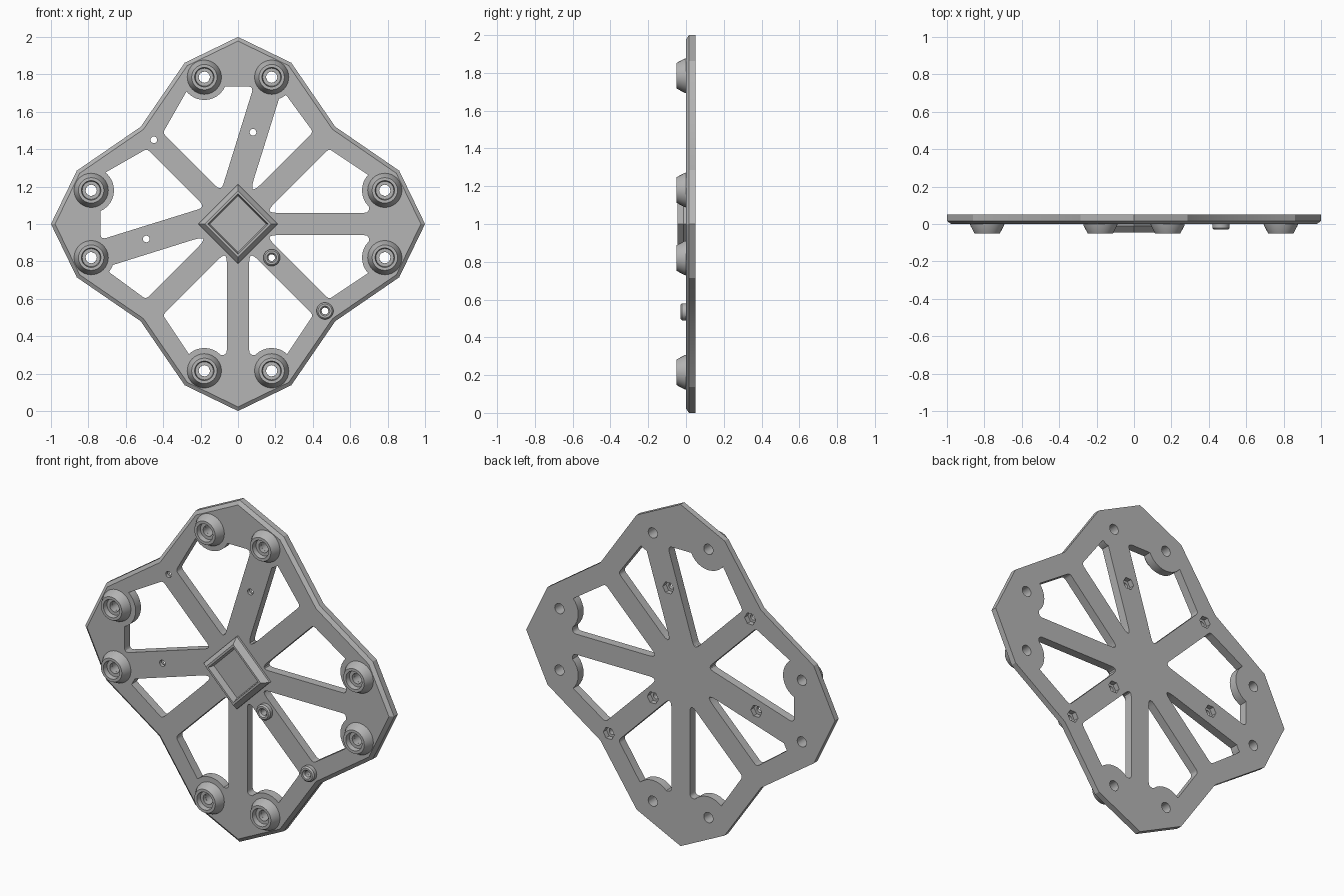
import bpy, bmesh, math
from mathutils import Vector

if "Cube" in bpy.data.objects:
    bpy.data.objects.remove(bpy.data.objects["Cube"], do_unlink=True)

grey = bpy.data.materials.new("plain_grey")
grey.use_nodes = True
grey.diffuse_color = (0.46, 0.46, 0.46, 1)
grey.node_tree.nodes["Principled BSDF"].inputs["Base Color"].default_value = (0.46, 0.46, 0.46, 1)

BACK = 0.05


def finish(name, bm):
    """Turn a bmesh into an object."""
    bmesh.ops.recalc_face_normals(bm, faces=bm.faces)
    mesh = bpy.data.meshes.new(name)
    bm.to_mesh(mesh)
    bm.free()
    obj = bpy.data.objects.new(name, mesh)
    bpy.context.collection.objects.link(obj)
    mesh.materials.append(grey)
    return obj


def loft(bm, rings, capped=True, closed=False):
    """Bridge matching rings of (x, y, height above centre) points."""
    loops = [[bm.verts.new((x, y, z + 1)) for x, y, z in ring] for ring in rings]
    pairs = list(zip(loops, loops[1:]))
    if closed:
        pairs.append((loops[-1], loops[0]))
    for a, b in pairs:
        for i in range(len(a)):
            j = (i + 1) % len(a)
            bm.faces.new((a[i], a[j], b[j], b[i]))
    if capped:
        bm.faces.new(loops[0])
        bm.faces.new(loops[-1])


def circle(r, y, cx=0, cz=0, n=32):
    return [(cx + r * math.cos(math.tau * i / n), y, cz + r * math.sin(math.tau * i / n))
            for i in range(n)]


def prism(bm, poly, y0, y1):
    loft(bm, [[(x, y, z) for x, z in poly] for y in (y0, y1)])


def fillet(poly, r=0.024, steps=5):
    """Round every corner of a polygon."""
    out = []
    for i, p in enumerate(poly):
        p = Vector(p)
        a = (Vector(poly[i - 1]) - p).normalized()
        b = (Vector(poly[(i + 1) % len(poly)]) - p).normalized()
        t = r / math.tan(a.angle(b) / 2)
        for k in range(steps + 1):
            u = k / steps
            q = p + a * t * (1 - u) ** 2 + b * t * u ** 2
            out.append((q.x, q.y))
    return out


def cut(target, cutter):
    mod = target.modifiers.new("cut", "BOOLEAN")
    mod.operation = "DIFFERENCE"
    mod.solver = "EXACT"
    mod.object = cutter
    with bpy.context.temp_override(object=target, active_object=target):
        bpy.ops.object.modifier_apply(modifier=mod.name)
    bpy.data.objects.remove(cutter, do_unlink=True)


# Part positions, measured from the plate centre
bosses = [(sx * a, sz * b) for a, b in ((0.18, 0.785), (0.785, 0.18))
          for sx in (-1, 1) for sz in (-1, 1)]
small_bosses = [(0.18, -0.18), (0.465, -0.465)]
screw_holes = [(0.08, 0.49), (-0.49, -0.08), (-0.45, 0.45)]

# Plate with four pointed lobes and a chamfered front edge
quarter = [(0, 1), (0.285, 0.862), (0.52, 0.52), (0.862, 0.285)]
outline = []
for k in range(4):
    for x, z in quarter:
        for _ in range(k):
            x, z = z, -x
        outline.append((x, z))
inset = []
for i, p in enumerate(outline):
    p = Vector(p)
    d1 = (p - Vector(outline[i - 1])).normalized()
    d2 = (Vector(outline[(i + 1) % len(outline)]) - p).normalized()
    n1, n2 = Vector((d1.y, -d1.x)), Vector((d2.y, -d2.x))
    inset.append(p + (n1 + n2) * 0.02 / (1 + n1.dot(n2)))
bm = bmesh.new()
loft(bm, [[(x, 0, z) for x, z in inset], [(x, 0.016, z) for x, z in outline],
          [(x, BACK, z) for x, z in outline]])
plate = finish("spoked_plate", bm)

# Windows between the spokes, kept clear of round pads under the bosses
wide = [(0.145, 0.06), (0.70, 0.06), (0.70, 0.26), (0.487, 0.402)]
tall = [(-0.09, 0.175), (0.084, 0.735), (-0.26, 0.735), (-0.402, 0.487)]
narrow = [(0.055, 0.145), (0.402, 0.492), (0.235, 0.72)]
windows = [wide, [(x, -z) for x, z in wide], [(z, -x) for x, z in wide],
           [(-z, -x) for x, z in wide]]
for w in (tall, narrow):
    windows += [w, [(-z, -x) for x, z in w]]
bm = bmesh.new()
for w in windows:
    prism(bm, fillet(w), -0.1, 0.15)
window_cutter = finish("window_cutter", bm)
bm = bmesh.new()
for x, z in bosses:
    loft(bm, [circle(0.122, y, x, z) for y in (-0.2, 0.2)])
cut(window_cutter, finish("pad_cutter", bm))
cut(plate, window_cutter)

# Drilled holes, then hexagonal nut pockets in the back
bm = bmesh.new()
for spots, r in ((bosses, 0.03), (small_bosses, 0.018), (screw_holes, 0.018)):
    for x, z in spots:
        loft(bm, [circle(r, y, x, z, 16) for y in (-0.1, 0.15)])
cut(plate, finish("hole_cutter", bm))
bm = bmesh.new()
for x, z in small_bosses + screw_holes:
    loft(bm, [circle(0.036, y, x, z, 6) for y in (0.02, 0.15)])
cut(plate, finish("nut_cutter", bm))

# Round bosses with stepped bores, turned from (radius, depth) profiles
big = [(0.092, 0.002), (0.09, -0.008), (0.068, -0.05), (0.052, -0.05),
       (0.048, -0.022), (0.03, -0.022), (0.03, 0.002)]
small = [(0.045, 0.002), (0.045, -0.022), (0.037, -0.03), (0.026, -0.03), (0.018, -0.02), (0.018, 0.002)]
parts = [plate]
for name, spots, profile in (("mount_boss", bosses, big), ("spoke_boss", small_bosses, small)):
    for x, z in spots:
        bm = bmesh.new()
        loft(bm, [circle(r, y, x, z) for r, y in profile], capped=False, closed=True)
        parts.append(finish(name, bm))

# Diamond socket in the middle
bm = bmesh.new()
loft(bm, [circle(r, y, n=4) for r, y in
          ((0.213, 0.002), (0.213, -0.012), (0.178, -0.045), (0.162, -0.045), (0.15, -0.008))])
finish("diamond_socket", bm)

# Smooth the round parts while keeping sharp edges
bpy.ops.object.select_all(action="DESELECT")
for obj in parts:
    obj.select_set(True)
bpy.context.view_layer.objects.active = plate
bpy.ops.object.shade_smooth_by_angle(angle=math.radians(25))
